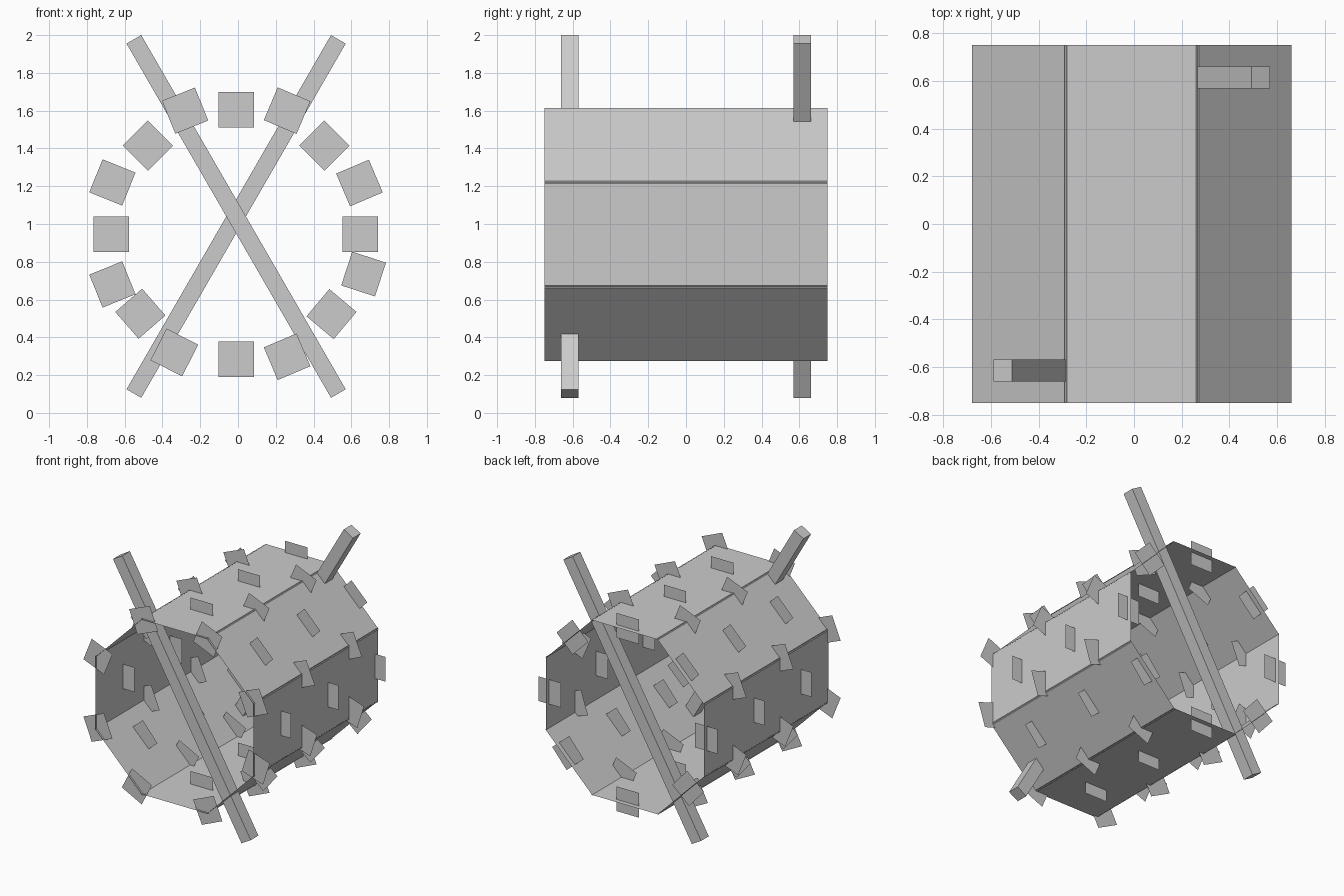
import bpy, bmesh
from math import radians, pi
from mathutils import Matrix, Vector

cube = bpy.data.objects.get("Cube")
if cube:
    bpy.data.objects.remove(cube, do_unlink=True)

GREY = (0.6, 0.6, 0.6, 1)
grey = bpy.data.materials.new("plain grey")
grey.use_nodes = True
grey.diffuse_color = GREY
grey.node_tree.nodes["Principled BSDF"].inputs["Base Color"].default_value = GREY


def build(name, bm):
    mesh = bpy.data.meshes.new(name)
    bm.to_mesh(mesh)
    bm.free()
    mesh.materials.append(grey)
    ob = bpy.data.objects.new(name, mesh)
    bpy.context.collection.objects.link(ob)
    return ob


def sheet(bm, matrix, width, depth):
    """Flat rectangle in local XY, placed by matrix."""
    scale = Matrix.Diagonal((width, depth, 1, 1))
    bmesh.ops.create_grid(bm, x_segments=1, y_segments=1, size=0.5,
                          matrix=matrix @ scale)


# Drum: eight flat panels, slightly overlapping at the corners
CENTRE = Vector((-0.01, 0, 0.945))
APOTHEM = 0.665
bm = bmesh.new()
for i in range(8):
    turn = Matrix.Translation(CENTRE) @ Matrix.Rotation(i * pi / 4, 4, 'Y')
    sheet(bm, turn @ Matrix.Translation((0, 0, APOTHEM)), 0.565, 1.5)
build("drum_panels", bm)

# Square teeth through the drum wall: x, z, tilt in degrees
panel_teeth = [(-0.01, 1.605, 0), (0.457, 1.415, 45), (0.648, 0.947, 0),
               (0.495, 0.523, 40), (-0.01, 0.285, 0), (-0.517, 0.525, 49),
               (-0.67, 0.947, 0), (-0.477, 1.415, 45)]
corner_teeth = [(0.26, 1.6, 23), (0.643, 1.217, -23), (0.665, 0.735, 18),
                (0.26, 0.297, -23), (-0.337, 0.32, 27), (-0.665, 0.68, -22),
                (-0.665, 1.22, 22), (-0.28, 1.6, -22)]


def tooth_rows(name, teeth, rows):
    bm = bmesh.new()
    for y in rows:
        for x, z, tilt in teeth:
            place = (Matrix.Translation((x, y, z))
                     @ Matrix.Rotation(radians(tilt), 4, 'Y')
                     @ Matrix.Rotation(pi / 2, 4, 'X'))
            sheet(bm, place, 0.188, 0.188)
    build(name, bm)


tooth_rows("panel_teeth", panel_teeth, (-0.42, 0.147, 0.713))
tooth_rows("corner_teeth", corner_teeth, (-0.735, -0.168, 0.398))

# Crossed bars, one near each open end
for name, side in (("front_bar", -1), ("back_bar", 1)):
    bm = bmesh.new()
    place = (Matrix.Translation((-0.01, side * 0.615, 1.04))
             @ Matrix.Rotation(side * radians(30), 4, 'Y'))
    bmesh.ops.create_cube(bm, size=1, matrix=place @ Matrix.Diagonal((0.09, 0.092, 2.165, 1)))
    build(name, bm)
